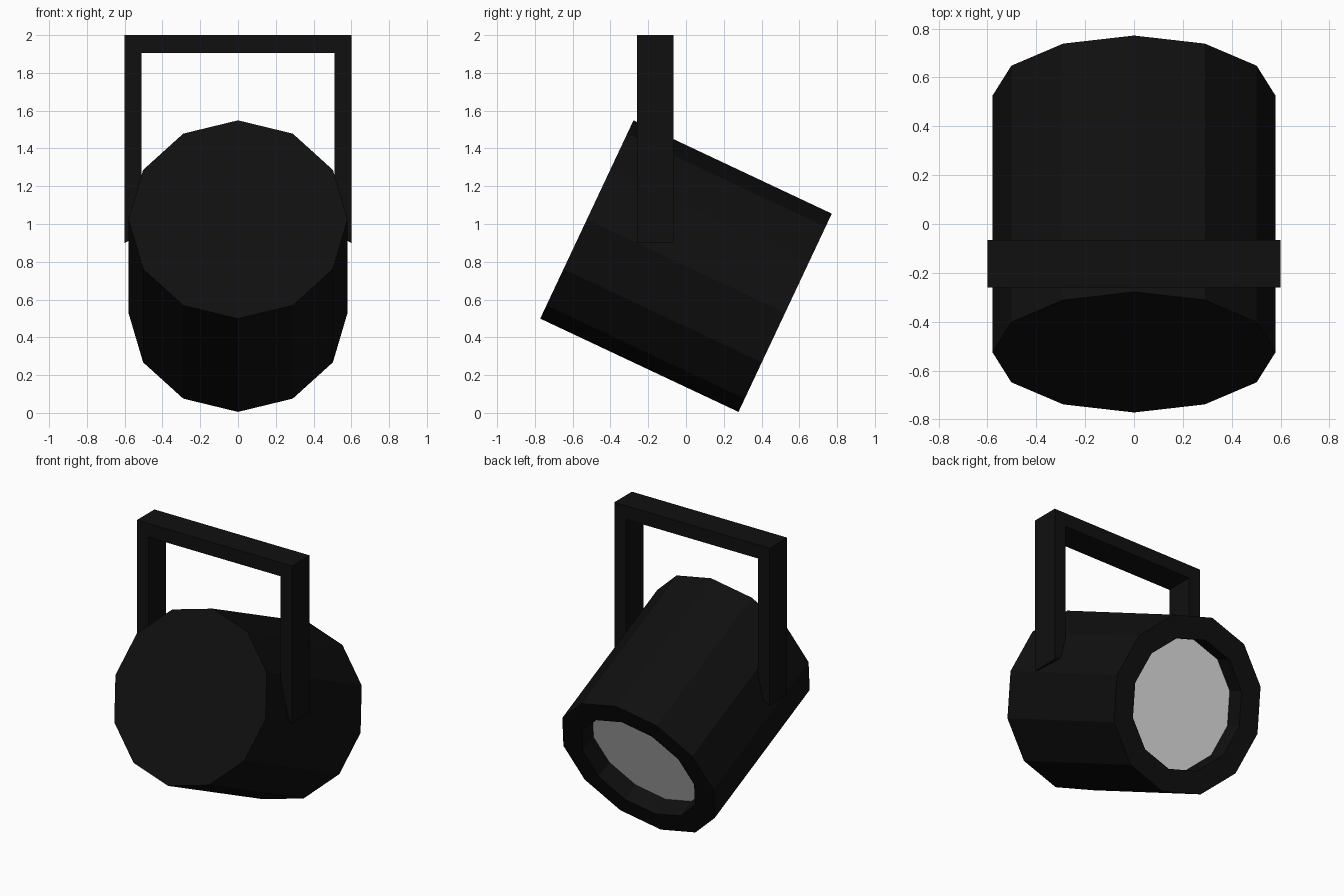
import bpy, bmesh, math
from mathutils import Matrix

cube = bpy.data.objects.get("Cube")
if cube:
    bpy.data.objects.remove(cube, do_unlink=True)


def make_material(name, value):
    mat = bpy.data.materials.new(name)
    mat.use_nodes = True
    color = (value, value, value, 1)
    mat.diffuse_color = color
    mat.node_tree.nodes["Principled BSDF"].inputs["Base Color"].default_value = color
    return mat


def make_object(name, bm, mat):
    bmesh.ops.recalc_face_normals(bm, faces=bm.faces)
    mesh = bpy.data.meshes.new(name)
    bm.to_mesh(mesh)
    bm.free()
    mesh.materials.append(mat)
    obj = bpy.data.objects.new(name, mesh)
    bpy.context.collection.objects.link(obj)
    return obj


black = make_material("matte black", 0.005)
white = make_material("lens white", 0.8)

SIDES, RADIUS, LENGTH = 12, 0.58, 1.16
OPENING, DEPTH = 0.43, 0.13
# Local +z is the beam direction: backwards and downwards
tilt = Matrix.Translation((0, 0, 0.777)) @ Matrix.Rotation(-math.radians(90 + 25.2), 4, "X")

# Lamp housing with a recessed opening at the beam end
bm = bmesh.new()
profile = [(RADIUS, -LENGTH / 2), (RADIUS, LENGTH / 2),
           (OPENING, LENGTH / 2), (OPENING, LENGTH / 2 - DEPTH)]
rings = [[bm.verts.new((r * math.cos(math.tau * i / SIDES),
                        r * math.sin(math.tau * i / SIDES), z))
          for i in range(SIDES)] for r, z in profile]
bm.faces.new(rings[0])
for a, b in zip(rings, rings[1:]):
    for i in range(SIDES):
        j = (i + 1) % SIDES
        bm.faces.new((a[i], a[j], b[j], b[i]))
bm.faces.new(rings[-1])
housing = make_object("lamp_housing", bm, black)
housing.data.materials.append(white)
housing.matrix_world = tilt

# Lens: the floor of the recess
housing.data.polygons[-1].material_index = 1

# Hanging bracket: U-shaped profile extruded front to back
bm = bmesh.new()
half = [(0.6, 2.0), (0.6, 0.9), (0.51, 0.945), (0.51, 1.905)]
outline = half + [(-x, z) for x, z in reversed(half)]
face = bm.faces.new([bm.verts.new((x, -0.26, z)) for x, z in outline])
extruded = bmesh.ops.extrude_face_region(bm, geom=[face])["geom"]
bmesh.ops.translate(bm, vec=(0, 0.195, 0),
                    verts=[v for v in extruded if isinstance(v, bmesh.types.BMVert)])
make_object("hanging_bracket", bm, black)
